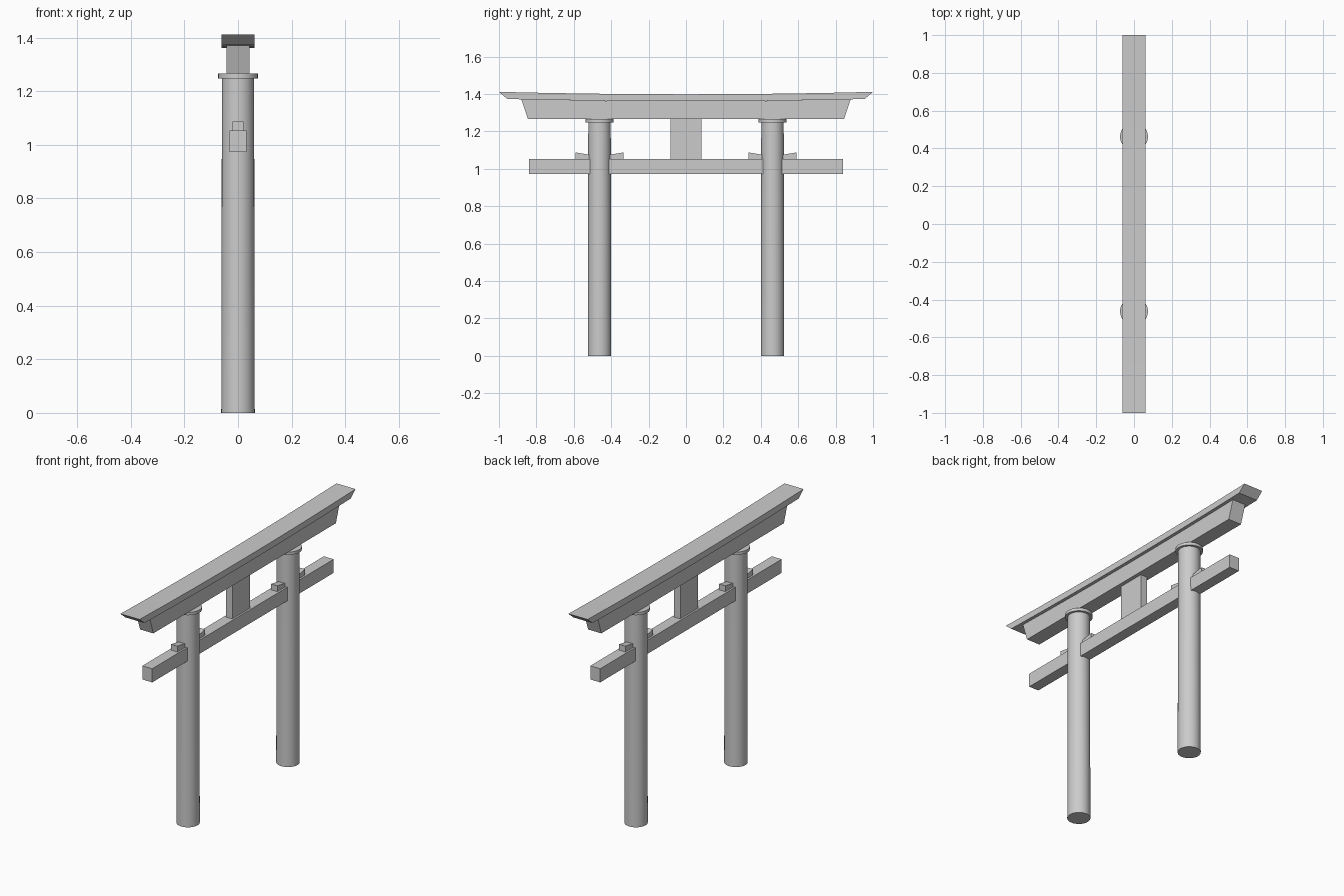
import bpy, bmesh, math

if "Cube" in bpy.data.objects:
    bpy.data.objects.remove(bpy.data.objects["Cube"])

PILLAR_Y = 0.4625


def extrude_profile(name, pts, half_x):
    """Extrude a closed (y, z) outline symmetrically along x."""
    bm = bmesh.new()
    face = bm.faces.new([bm.verts.new((-half_x, y, z)) for y, z in pts])
    ext = bmesh.ops.extrude_face_region(bm, geom=[face])
    moved = [g for g in ext["geom"] if isinstance(g, bmesh.types.BMVert)]
    bmesh.ops.translate(bm, verts=moved, vec=(2 * half_x, 0, 0))
    bmesh.ops.recalc_face_normals(bm, faces=bm.faces)
    me = bpy.data.meshes.new(name)
    bm.to_mesh(me)
    bm.free()
    ob = bpy.data.objects.new(name, me)
    bpy.context.collection.objects.link(ob)
    return ob


def box(name, half_x, y0, y1, z0, z1):
    return extrude_profile(name, [(y0, z0), (y1, z0), (y1, z1), (y0, z1)], half_x)


def column(name, y, r0, r1, z0, z1):
    bpy.ops.mesh.primitive_cone_add(vertices=32, radius1=r0, radius2=r1, depth=z1 - z0,
                                    location=(0, y, (z0 + z1) / 2))
    bpy.context.object.name = name
    bpy.ops.object.shade_smooth_by_angle(angle=math.radians(40))


def sag(z, half_len, n=8):
    """Points of a gently upswept line that is lowest in the middle."""
    ys = [half_len * (2 * i / n - 1) for i in range(n + 1)]
    return [(y, z + 0.013 * y * y) for y in ys]


# Pillars with collars and wedges
for side, s in (("left", -1), ("right", 1)):
    y = s * PILLAR_Y
    column("pillar_" + side, y, 0.0625, 0.06, 0, 1.25)
    column("collar_" + side, y, 0.074, 0.074, 1.248, 1.265)
    extrude_profile("wedge_" + side, [
        (y - 0.128, 1.053), (y + 0.128, 1.053), (y + 0.128, 1.087),
        (y + 0.05, 1.074), (y - 0.05, 1.074), (y - 0.128, 1.087)], 0.021)

# Tie beam and centre strut
box("tie_beam", 0.032, -0.84, 0.84, 0.973, 1.053)
box("centre_strut", 0.021, -0.083, 0.083, 1.053, 1.268)

# Lower lintel: flat underside, slanted ends, upswept top
extrude_profile("lower_lintel",
                [(0.845, 1.265)] + sag(1.361, 0.88)[::-1] + [(-0.845, 1.265)], 0.043)

# Upper lintel: upswept with undercut ends
extrude_profile("upper_lintel", sag(1.361, 0.955) + sag(1.398, 1.0)[::-1], 0.062)
